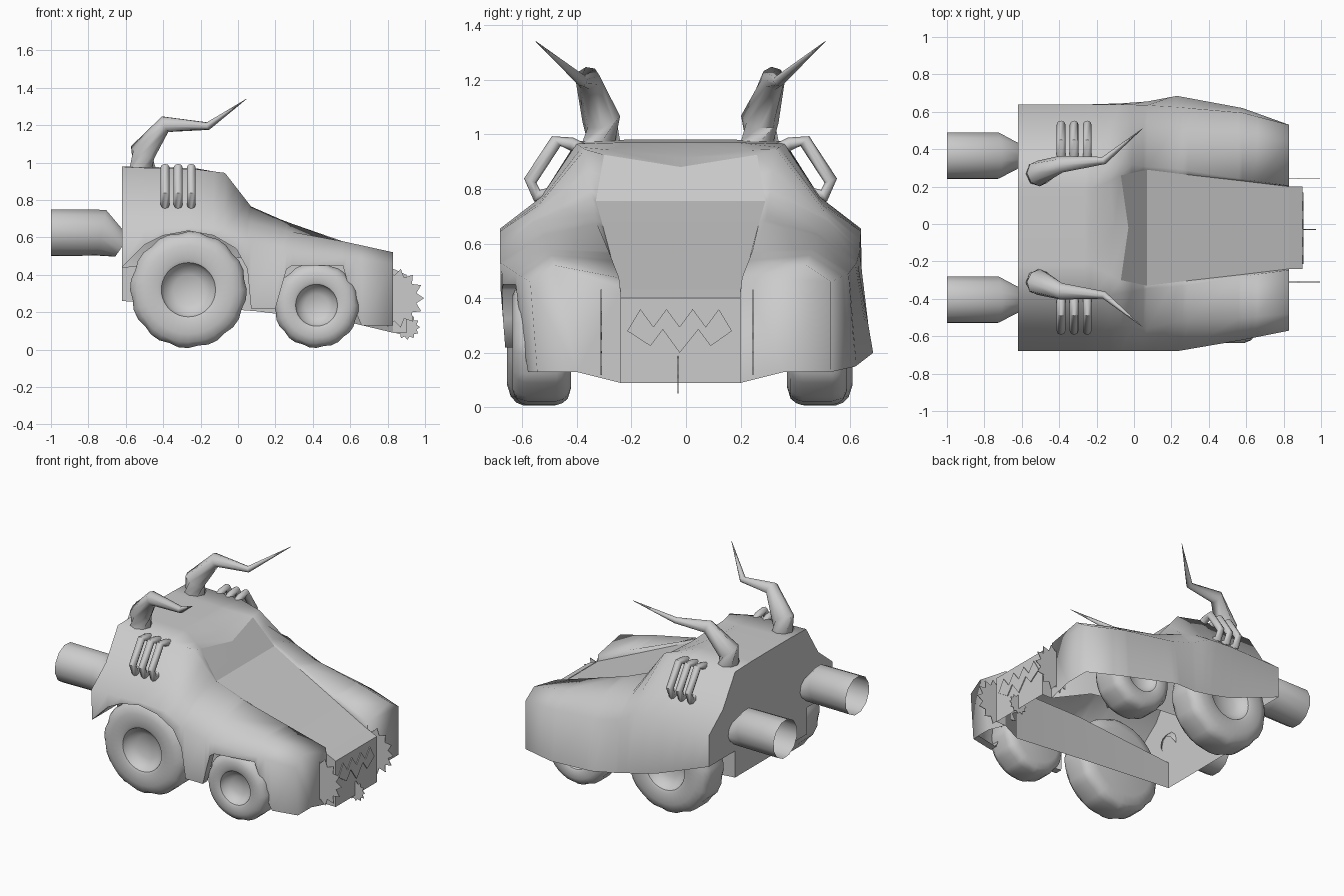
import bpy, bmesh, math
from mathutils import Vector

if "Cube" in bpy.data.objects:
    bpy.data.objects.remove(bpy.data.objects["Cube"])

MID = -0.02  # the vehicle's symmetry line in y
grey = bpy.data.materials.new("plain grey")
grey.diffuse_color = (0.6, 0.6, 0.6, 1)
grey.use_nodes = True
grey.node_tree.nodes["Principled BSDF"].inputs["Base Color"].default_value = grey.diffuse_color


def flip(y):
    return 2 * MID - y


def finish(name, bm, angle=40):
    bmesh.ops.remove_doubles(bm, verts=bm.verts, dist=0.0005)
    bmesh.ops.recalc_face_normals(bm, faces=bm.faces)
    me = bpy.data.meshes.new(name)
    bm.to_mesh(me)
    bm.free()
    ob = bpy.data.objects.new(name, me)
    bpy.context.collection.objects.link(ob)
    me.materials.append(grey)
    bpy.ops.object.select_all(action='DESELECT')
    ob.select_set(True)
    bpy.context.view_layer.objects.active = ob
    if angle:
        bpy.ops.object.shade_smooth_by_angle(angle=math.radians(angle))
    return ob


def face(bm, pts):
    return bm.faces.new([bm.verts.new(p) for p in pts])


def loft(bm, rows, closed=False):
    rows = [[bm.verts.new(p) for p in r] for r in rows]
    n = len(rows[0])
    for a, b in zip(rows, rows[1:]):
        for i in range(n if closed else n - 1):
            j = (i + 1) % n
            bm.faces.new((a[i], a[j], b[j], b[i]))
    return rows


def tube(name, path, radii, sides=8, caps=True, angle=50):
    """Sweep a round section along a path of points."""
    path = [Vector(p) for p in path]
    rows = []
    for k, p in enumerate(path):
        d = (path[min(k + 1, len(path) - 1)] - path[max(k - 1, 0)]).normalized()
        ref = Vector((1, 0, 0)) if abs(d.x) < 0.01 else Vector((0.13, 1, 0.21))
        u = d.cross(ref).normalized()
        v = d.cross(u)
        rows.append([p + radii[k] * (u * math.cos(t) + v * math.sin(t))
                     for t in (2 * math.pi * i / sides for i in range(sides))])
    bm = bmesh.new()
    rows = loft(bm, rows, True)
    if caps:
        bm.faces.new(rows[0])
        bm.faces.new(rows[-1])
    return finish(name, bm, angle)


# Body shell: x, then (y, z) of shoulder, crest, inner edge and hood edge,
# centre z, far shoulder y, far skirt bottom (y, z)
SECT = [
    (-0.62, (-.68, .65), (-.53, .77), (-.40, .975), (-.22, .98), .98, .64, (.64, .44)),
    (-0.23, (-.68, .655), (-.53, .77), (-.40, .965), (-.22, .97), .97, .64, (.64, .29)),
    (-0.07, (-.68, .645), (-.54, .74), (-.37, .945), (-.30, .925), .88, .64, (.645, .25)),
    (0.07, (-.68, .57), (-.56, .68), (-.345, .765), (-.33, .755), .755, .635, (.655, .22)),
    (0.23, (-.68, .53), (-.52, .64), (-.335, .695), (-.31, .685), .685, .625, (.685, .20)),
    (0.58, (-.62, .49), (-.50, .575), (-.28, .565), (-.27, .535), .535, .595, (.62, .15)),
    (0.83, (-.57, .46), (-.48, .52), (-.245, .475), (-.24, .43), .43, .53, (.53, .13)),
]
# Lower edge of the near side, with two wheel arches
ARCH = [(-.62, .44), (-.5, .56), (-.4, .61), (-.265, .635), (-.13, .61), (-.01, .54),
        (.05, .43), (.07, .22), (.2, .22), (.26, .43), (.29, .45), (.56, .45),
        (.63, .2), (.66, .13), (.83, .13)]


def interp(keys, x):
    for a, b in zip(keys, keys[1:]):
        if x <= b[0]:
            return Vector(a[1:]).lerp(Vector(b[1:]), (x - a[0]) / (b[0] - a[0]))


keys = []
for x, s, f, i, h, cz, s2, b in SECT:
    near = [s, f, i, h]
    far = [(flip(y), z) for y, z in (h, i, f)]
    keys.append([x] + [c for p in near + [(MID, cz)] + far + [(s2, s[1]), b] for c in p])
arch_keys = [(x, z, 0) for x, z in ARCH]
rows, lip = [], []
for x in sorted({k[0] for k in keys} | {p[0] for p in ARCH}):
    c = interp(keys, x)
    z = interp(arch_keys, x)[0]
    low = (x, c[0] + 0.08 * max(0, 0.45 - z), z)
    row = [low] + [(x, c[k], c[k + 1]) for k in range(0, len(c), 2)]
    # the roof's front edge bows forward in the middle
    row[5] = (x + 0.04 * max(0, 1 - abs(x + .07) / .14), row[5][1], row[5][2])
    rows.append(row)
    lip.append([low, (x, low[1] + 0.05, z)])
bm = bmesh.new()
loft(bm, [r[:5] for r in rows])
loft(bm, [r[6:] for r in rows])
loft(bm, [r[4:7] for r in rows if r[0][0] <= -.069])
loft(bm, lip)
# Front caps of the fenders, and the rear wall
nose = rows[-1]
face(bm, nose[:5] + [(.83, -.24, .09), (.83, -.4, .13)])
face(bm, nose[6:] + [(.83, .36, .13), (.83, .2, .09)])
face(bm, rows[0])
finish("body_shell", bm, 80)
# Windshield and sunken hood
for name, lo, hi in (("windshield", -.071, .071), ("hood", .069, .84)):
    bm = bmesh.new()
    loft(bm, [r[4:7] for r in rows if lo < r[0][0] < hi])
    ob = finish(name, bm, 30)
    up = sum((p.normal.z for p in ob.data.polygons))
    if up < 0:
        ob.data.flip_normals()

# Open-bottomed chassis walls with the protruding nose: x, y min, y max, bottom z, top z
bm = bmesh.new()
tub = [[(x, a, lo), (x, a, hi), (x, b, hi), (x, b, lo)] for x, a, b, lo, hi in (
    (-.62, -.41, .36, .26, .44), (.1, -.41, .36, .205, .5), (.62, -.38, .33, .14, .48),
    (.83, -.24, .2, .09, .432), (.9, -.24, .2, .09, .4))]
tub = loft(bm, tub)
bm.faces.new(tub[0])
bm.faces.new(tub[-1])
hidden_top = [f for f in bm.faces if f.calc_center_median().x < .8
              and abs(f.calc_center_median().y - MID) < .05 and len({round(v.co.x, 3) for v in f.verts}) > 1]
bmesh.ops.delete(bm, geom=hidden_top, context='FACES')
finish("chassis", bm, 30)


# Wheels: lathed tyre with a hollow hub and alternating tread lugs
def wheel(name, cx, cz, r, hub, y_out, y_in):
    w = y_in - y_out
    prof = [(0, .32), (hub * .55, .29), (hub * .9, .17), (hub, .03), (hub * 1.12, 0),
            (r * .76, .0), (r * .9, .06), (r * .97, .15), (r, .25), (r, .75),
            (r * .97, .85), (r * .9, .94), (r * .72, 1), (0, 1)]
    n = 36
    bm = bmesh.new()
    rws = []
    for k, (rad, t) in enumerate(prof):
        ring = []
        for i in range(n):
            q = rad * (0.97 if 7 <= k <= 10 and i % 3 == 1 else 1)
            a = 2 * math.pi * i / n
            ring.append((cx + q * math.cos(a), y_out + w * t, cz + q * math.sin(a)))
        rws.append(ring)
    loft(bm, rws, True)
    bmesh.ops.dissolve_degenerate(bm, edges=bm.edges, dist=0.0001)
    finish(name, bm, 40)


for side, yo, yi in (("near", -.655, -.42), ("far", .61, .37)):
    wheel("rear_wheel_" + side, -.265, .32, .312, .145, yo, yi)
    wheel("front_wheel_" + side, .42, .237, .228, .112, yo + (.02 if yo < 0 else -.02), yi)

# Horns, side pipes and exhausts on both sides
HORN = [(-.51, -.31, .97), (-.51, -.31, 1.055), (-.39, -.36, 1.205), (-.16, -.38, 1.195), (.045, -.55, 1.34)]
PIPE = [(-.38, .945), (-.42, .965), (-.475, .975), (-.57, .83), (-.545, .775), (-.48, .785)]
STACK = [(-1, -.405, .625), (-.73, -.405, .625), (-.62, -.405, .55)]
for side, m in (("near", lambda y: y), ("far", flip)):
    tube("horn_" + side, [(x, m(y), z) for x, y, z in HORN], (.07, .07, .045, .021, .001), 8, True, 60)
    for k in range(3):
        tube(f"side_pipe_{side}_{k + 1}", [(-.39 + .07 * k, m(y), z) for y, z in PIPE], [.024] * 6, 8)
    tube("exhaust_" + side, [(x, m(y), z) for x, y, z in STACK], (.128, .128, .066), 12, False)


def thicken(bm, f, vec):
    ext = bmesh.ops.extrude_face_region(bm, geom=[f])
    bmesh.ops.translate(bm, vec=vec, verts=[v for v in ext["geom"] if isinstance(v, bmesh.types.BMVert)])


# Thin toothed saw discs at the front
def saw(name, x, y, z, r, teeth):
    bm = bmesh.new()
    pts = []
    for i in range(teeth * 2):
        a = math.pi * i / teeth
        q = r if i % 2 == 0 else r * .76
        pts.append((x + q * math.cos(a), y - .002, z + q * math.sin(a)))
    thicken(bm, face(bm, pts), (0, .004, 0))
    finish(name, bm, 0)


saw("saw_near", .835, -.31, .275, .16, 14)
saw("saw_far", .835, .245, .275, .16, 14)
saw("saw_centre", .905, -.03, .12, .068, 12)

# Zigzag teeth plate on the nose
bm = bmesh.new()
top = [(-.215 + .0479 * i, .36 if i % 2 else .295) for i in range(9)]
top[0], top[-1] = (-.215, .28), (.168, .28)
bottom = [(.09, .225), (.045, .285), (-.023, .2), (-.085, .285), (-.13, .225)]
thicken(bm, face(bm, [(.9, y, z) for y, z in top + bottom]), (.006, 0, 0))
finish("teeth_plate", bm, 0)
